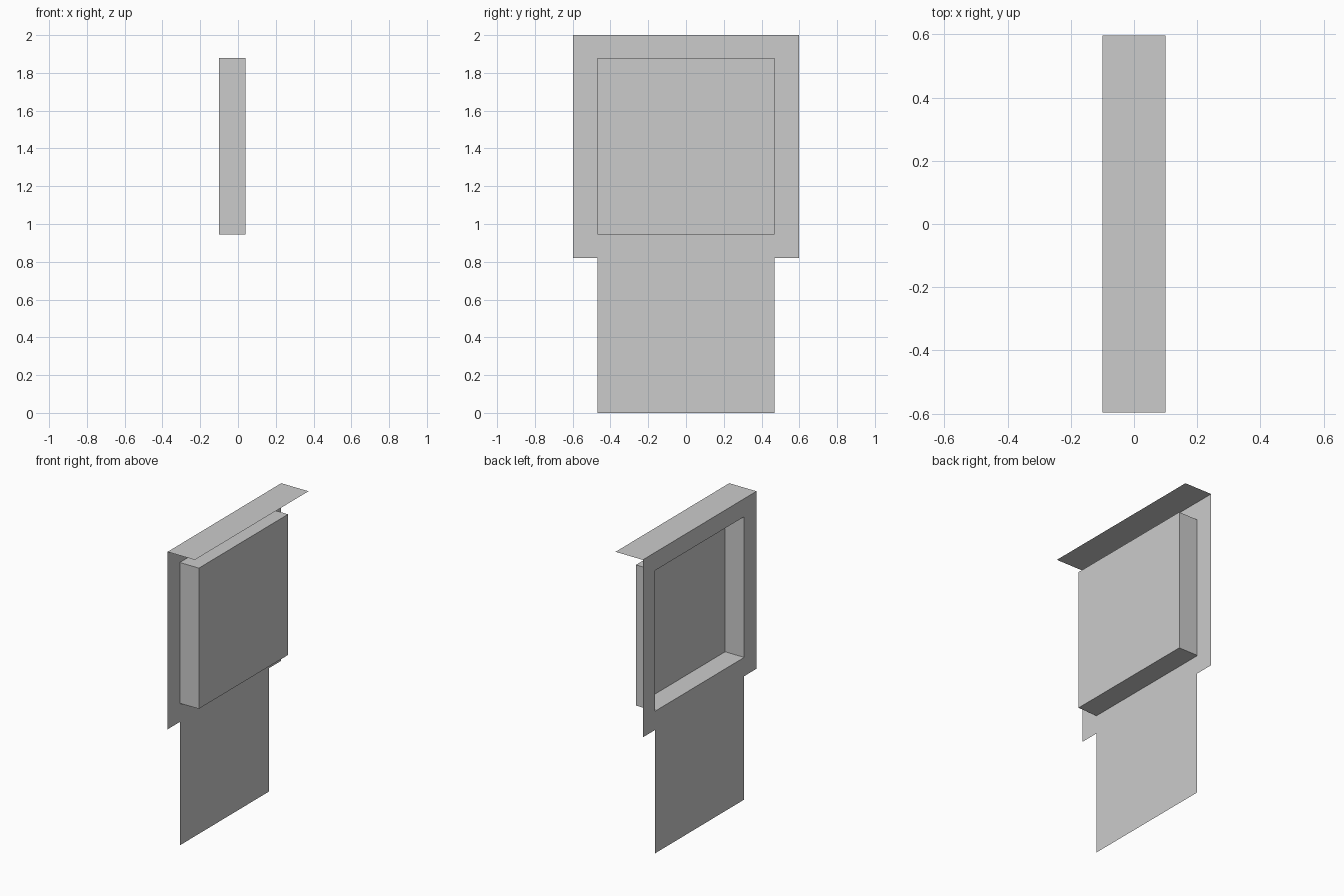
import bpy

if "Cube" in bpy.data.objects:
    bpy.data.objects.remove(bpy.data.objects["Cube"], do_unlink=True)

# Single flat grey
grey = bpy.data.materials.new("light grey")
grey.use_nodes = True
colour = (0.6, 0.6, 0.6, 1.0)
grey.diffuse_color = colour
grey.node_tree.nodes["Principled BSDF"].inputs["Base Color"].default_value = colour

# Key planes
BACK, RECESS, LEDGE = -0.10, 0.04, 0.10
HALF, HOLE = 0.597, 0.468
LIP, LOW, HIGH, TOP = 0.82, 0.945, 1.88, 2.0


def sheet(name, verts, faces):
    """Make an object of flat, open sheet faces."""
    mesh = bpy.data.meshes.new(name)
    mesh.from_pydata(verts, [], faces)
    mesh.materials.append(grey)
    mesh.update()
    obj = bpy.data.objects.new(name, mesh)
    bpy.context.collection.objects.link(obj)
    return obj


def flat_strip(name, x0, x1, half, z):
    return sheet(name, [(x0, -half, z), (x1, -half, z), (x1, half, z), (x0, half, z)],
                 [(0, 1, 2, 3)])


# Upright panel: a grid of cells without the opening and the two lower corners
ys = [-HALF, -HOLE, HOLE, HALF]
zs = [0, LIP, LOW, HIGH, TOP]
verts = [(BACK, y, z) for z in zs for y in ys]
skipped = {(0, 0), (2, 0), (1, 2)}
faces = []
for row in range(4):
    for col in range(3):
        if (col, row) not in skipped:
            a = row * 4 + col
            faces.append((a, a + 1, a + 5, a + 4))
sheet("back_panel", verts, faces)

# Shallow tray pushed through the opening, open at the back
outline = [(-HOLE, LOW), (HOLE, LOW), (HOLE, HIGH), (-HOLE, HIGH)]
verts = [(x, y, z) for x in (BACK, RECESS) for y, z in outline]
walls = [(i, (i + 1) % 4, (i + 1) % 4 + 4, i + 4) for i in range(4)]
sheet("recessed_tray", verts, [tuple(reversed(w)) for w in walls] + [(4, 5, 6, 7)])

# Narrow strip beneath the tray and the ledge along the top
flat_strip("tray_support_strip", BACK, -0.025, HOLE, LOW - 0.003)
flat_strip("top_ledge", BACK, LEDGE, HALF, TOP)
